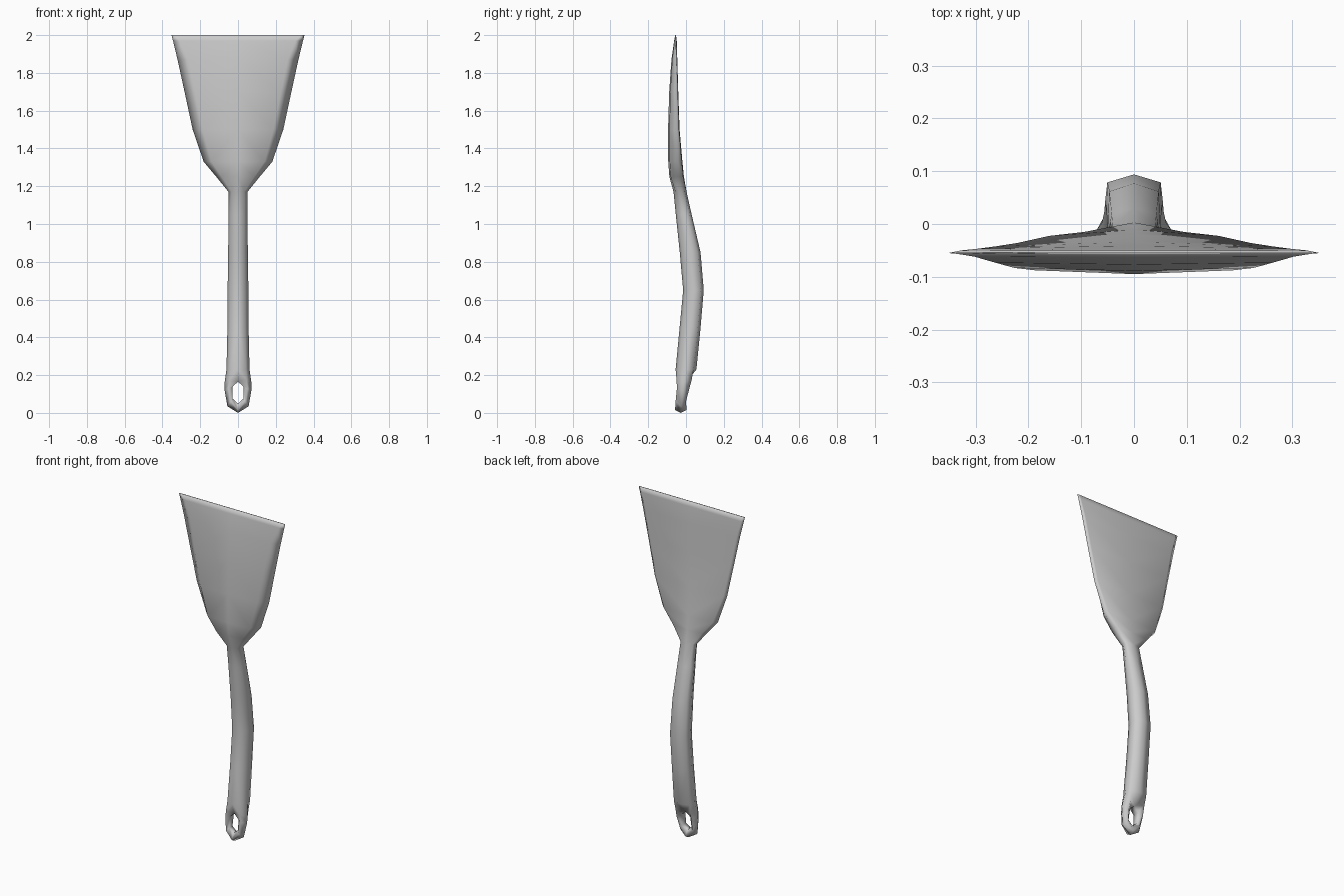
import bpy
import bmesh

# Half sections run front centre -> front corner -> side -> back corner -> back centre.
# Rows: height, half width, front y, side y, back y, front corner ratio, back corner ratio
BLADE = [
    (2.00, .352, -.057, -.055, -.053, .95, .95),
    (1.97, .344, -.063, -.055, -.049, .88, .95),
    (1.87, .320, -.077, -.053, -.046, .82, .93),
    (1.70, .283, -.089, -.051, -.041, .80, .93),
    (1.50, .240, -.095, -.047, -.034, .78, .92),
    (1.33, .182, -.094, -.042, -.019, .77, .88),
    (1.25, .115, -.088, -.038, -.011, .75, .82),
]
HANDLE = [
    (1.17, .050, -.066, -.030, .003, .70, .80),
    (1.05, .050, -.054, -.008, .030, .70, .85),
    (0.85, .052, -.033, .022, .077, .70, .90),
    (0.65, .055, -.015, .040, .094, .70, .92),
    (0.45, .056, -.034, .024, .077, .70, .90),
    (0.23, .061, -.055, .002, .055, .70, .85),
]
# Hanging eye: the half section splits around the hole and meets again at the bottom
EYE = [
    [(0, -.035, .165), (.045, -.050, .175), (.071, -.012, .16), (.048, .030, .175), (0, .004, .165)],
    [(.028, -.035, .14), (.050, -.048, .13), (.071, -.015, .12), (.050, .018, .13), (.028, 0, .14)],
    [(.028, -.040, .075), (.041, -.055, .06), (.056, -.026, .035), (.041, .000, .06), (.028, -.012, .075)],
    [(0, -.045, .05), (0, -.058, .015), (0, -.028, .0), (0, .003, .015), (0, -.012, .05)],
]


def half_section(row, k):
    z, w, front, side, back, rf, rb = row
    return [(0, front, z),
            (w * rf, front + k * (side - front), z),
            (w, side, z),
            (w * rb, back + k * (side - back), z),
            (0, back, z)]


sections = [half_section(r, .15) for r in BLADE]
sections += [half_section(r, .28) for r in HANDLE]
eye_start = len(sections)
sections += EYE

# Loft the right half
bm = bmesh.new()
rings = [[bm.verts.new(p) for p in s] for s in sections]
for i, (a, b) in enumerate(zip(rings, rings[1:])):
    for j in range(4):
        bm.faces.new((a[j], a[j + 1], b[j + 1], b[j]))
    if i >= eye_start:                      # wall of the hole
        bm.faces.new((a[4], a[0], b[0], b[4]))
bm.faces.new(rings[0])                      # thin top edge of the blade

# Mirror to the left half
bmesh.ops.mirror(bm, geom=bm.verts[:] + bm.edges[:] + bm.faces[:],
                 axis='X', merge_dist=0.0002)
bmesh.ops.remove_doubles(bm, verts=bm.verts[:], dist=0.0002)
bmesh.ops.recalc_face_normals(bm, faces=bm.faces[:])
for f in bm.faces:
    f.smooth = True

mesh = bpy.data.meshes.new("spatula")
bm.to_mesh(mesh)
bm.free()
grey = bpy.data.materials.new("light_grey")
grey.diffuse_color = (0.6, 0.6, 0.6, 1)
mesh.materials.append(grey)
spatula = bpy.data.objects.new("spatula", mesh)
bpy.context.collection.objects.link(spatula)
